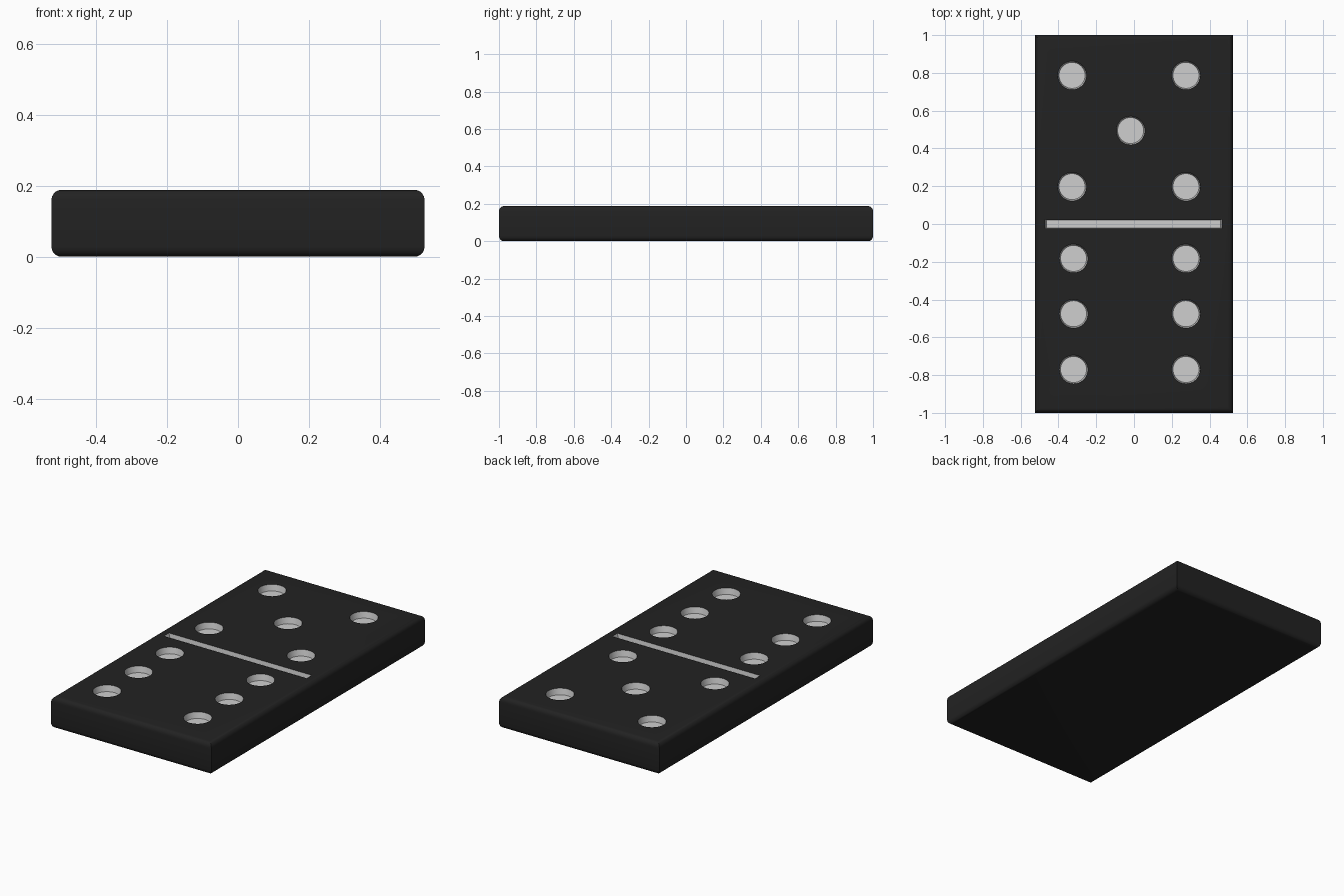
import bpy, bmesh, math
from mathutils import Matrix, Vector

if "Cube" in bpy.data.objects:
    bpy.data.objects.remove(bpy.data.objects["Cube"])

HX, HY, H = 0.525, 1.0, 0.188


def material(name, rgb):
    m = bpy.data.materials.new(name)
    m.diffuse_color = (*rgb, 1)
    m.use_nodes = True
    m.node_tree.nodes["Principled BSDF"].inputs["Base Color"].default_value = m.diffuse_color
    return m


black = material("black", (0.016, 0.016, 0.016))
white = material("pale grey", (0.62, 0.62, 0.62))


def finish(bm, name, index):
    bmesh.ops.recalc_face_normals(bm, faces=bm.faces)
    for f in bm.faces:
        f.material_index = index
    me = bpy.data.meshes.new(name)
    bm.to_mesh(me)
    bm.free()
    me.materials.append(black)
    me.materials.append(white)
    ob = bpy.data.objects.new(name, me)
    bpy.context.collection.objects.link(ob)
    return ob


# Tile body: slab with rounded top and bottom rims
bm = bmesh.new()
bmesh.ops.create_cube(bm, size=1, matrix=Matrix.Translation((0, 0, H / 2)) @ Matrix.Diagonal((2 * HX, 2 * HY, H, 1)))
rims = [e for e in bm.edges if abs(e.verts[0].co.z - e.verts[1].co.z) < 1e-4]
bmesh.ops.bevel(bm, geom=rims, offset=0.028, segments=5, profile=0.5, affect='EDGES')
body = finish(bm, "domino_tile", 0)

# Pip cutters: five on the back half, six on the front half
pips = [(x, y) for x in (-0.328, 0.275) for y in (0.787, 0.198)] + [(-0.018, 0.495)]
pips += [(x, y) for x in (-0.32, 0.275) for y in (-0.182, -0.475, -0.77)]
DEPTH, OVER = 0.036, 0.02
slope = (0.076 - 0.069) / DEPTH
bm = bmesh.new()
for x, y in pips:
    bmesh.ops.create_cone(bm, cap_ends=True, segments=40, radius1=0.069, radius2=0.076 + slope * OVER,
                          depth=DEPTH + OVER, matrix=Matrix.Translation((x, y, H + (OVER - DEPTH) / 2)))
pip_cutter = finish(bm, "pip_cutter", 1)

# Divider groove cutter: slightly tapered trough
bm = bmesh.new()
bmesh.ops.create_cube(bm, size=1)
for v in bm.verts:
    top = v.co.z > 0
    v.co = Vector((math.copysign(0.475 if top else 0.46, v.co.x) - 0.002,
                   math.copysign(0.026 if top else 0.021, v.co.y) + 0.001,
                   H + 0.02 if top else H - 0.025))
groove_cutter = finish(bm, "groove_cutter", 1)

# Carve the recesses
bpy.context.view_layer.objects.active = body
body.select_set(True)
for cutter in (pip_cutter, groove_cutter):
    mod = body.modifiers.new("carve", 'BOOLEAN')
    mod.operation = 'DIFFERENCE'
    mod.solver = 'EXACT'
    mod.object = cutter
    bpy.ops.object.modifier_apply(modifier=mod.name)
    bpy.data.objects.remove(cutter)

bpy.ops.object.shade_smooth_by_angle(angle=math.radians(30))
